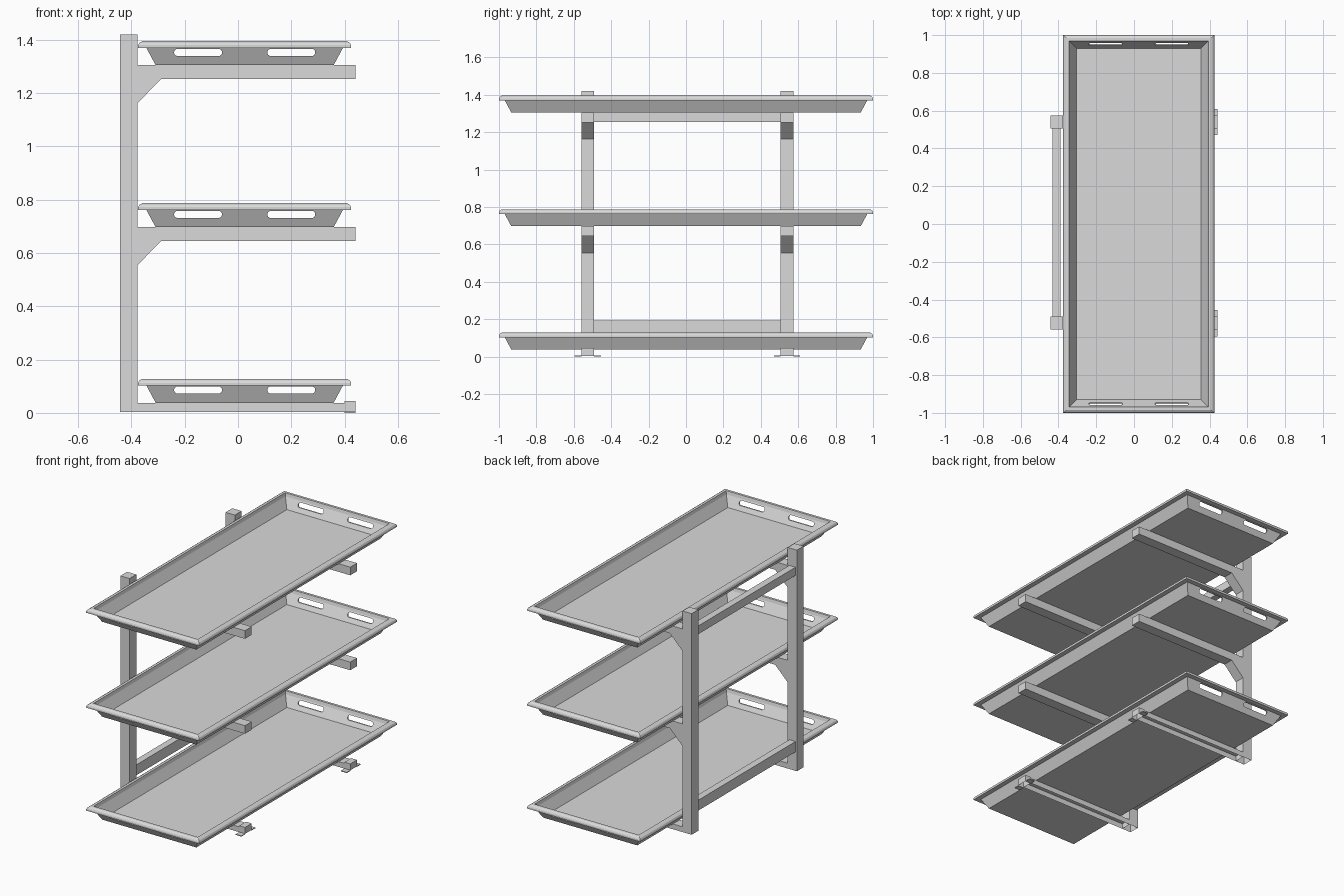
import bpy
import bmesh
from math import cos, sin, pi

cube = bpy.data.objects.get("Cube")
if cube:
    bpy.data.objects.remove(cube, do_unlink=True)

steel = bpy.data.materials.new("light_grey_steel")
steel.use_nodes = True
GREY = (0.7, 0.7, 0.7, 1)
steel.diffuse_color = GREY
for node in steel.node_tree.nodes:
    if node.type == "BSDF_PRINCIPLED":
        node.inputs["Base Color"].default_value = GREY


def finish(name, bm):
    bmesh.ops.recalc_face_normals(bm, faces=bm.faces)
    mesh = bpy.data.meshes.new(name)
    bm.to_mesh(mesh)
    bm.free()
    mesh.materials.append(steel)
    obj = bpy.data.objects.new(name, mesh)
    bpy.context.collection.objects.link(obj)
    return obj


def box(name, x, y, z, open_below=False):
    bm = bmesh.new()
    bmesh.ops.create_cube(bm, size=1)
    for v in bm.verts:
        v.co = [r[0] if c < 0 else r[1] for c, r in zip(v.co, (x, y, z))]
    bmesh.ops.recalc_face_normals(bm, faces=bm.faces)
    if open_below:
        bm.normal_update()
        bottom = [f for f in bm.faces if f.normal.z < -0.5]
        bmesh.ops.delete(bm, geom=bottom, context="FACES_ONLY")
    return finish(name, bm)


def prism(name, profile, y0, y1):
    """Extrude an x-z outline along y."""
    bm = bmesh.new()
    near = [bm.verts.new((x, y0, z)) for x, z in profile]
    far = [bm.verts.new((x, y1, z)) for x, z in profile]
    bm.faces.new(near)
    bm.faces.new(far[::-1])
    for i in range(len(near)):
        bm.faces.new((near[i], near[i - 1], far[i - 1], far[i]))
    return finish(name, bm)


# Tray: nested rectangular rings from the underside, round the lip, to the floor
TRAY_X = 0.025
HALF_W, HALF_L = 0.40, 1.0


def make_tray(name):
    # (inset from outer edge, height)
    section = [(0.066, 0), (0.031, 0.065), (0.0, 0.065), (0.0, 0.075),
               (0.004, 0.083), (0.015, 0.09), (0.031, 0.09),
               (0.036, 0.07), (0.07, 0.007)]
    bm = bmesh.new()
    rings = []
    for inset, z in section:
        w, l = HALF_W - inset, HALF_L - inset
        rings.append([bm.verts.new((TRAY_X + sx * w, sy * l, z))
                      for sx, sy in ((-1, -1), (1, -1), (1, 1), (-1, 1))])
    for a, b in zip(rings, rings[1:]):
        for i in range(4):
            j = (i + 1) % 4
            bm.faces.new((a[i], a[j], b[j], b[i]))
    bm.faces.new(rings[0])
    bm.faces.new(rings[-1])
    return finish(name, bm)


def slot_cutter(name, x, y, length, height):
    r = height / 2
    outline = []
    for side in (1, -1):
        for k in range(9):
            a = -pi / 2 + pi * k / 8
            outline.append((x + side * (length / 2 - r + r * cos(a)),
                            0.048 + side * r * sin(a)))
    return prism(name, outline, y - 0.045, y + 0.045)


tray = make_tray("top_tray")

# Hand slots through both end walls
for sy in (-1, 1):
    for x in (-0.15, 0.2):
        cutter = slot_cutter("slot_cutter", x, sy * 0.95, 0.18, 0.027)
        cutter.hide_render = True
        mod = tray.modifiers.new("hand_slot", "BOOLEAN")
        mod.operation = "DIFFERENCE"
        mod.solver = "EXACT"
        mod.object = cutter
        bpy.context.view_layer.objects.active = tray
        bpy.context.view_layer.update()
        bpy.ops.object.modifier_apply(modifier=mod.name)
        bpy.data.objects.remove(cutter, do_unlink=True)

tray.location.z = 1.305
for name, z in (("middle_tray", 0.697), ("bottom_tray", 0.038)):
    copy = bpy.data.objects.new(name, tray.data)
    copy.location.z = z
    bpy.context.collection.objects.link(copy)

# Two side frames: post, braced arms and a footed base arm
POST_L, POST_R, TIP = -0.442, -0.377, 0.441
for side, yc in (("front", -0.525), ("back", 0.54)):
    y0, y1 = yc - 0.034, yc + 0.034
    box(side + "_post", (POST_L, POST_R), (y0, y1), (0.004, 1.42), True)

    for level, top in (("top", 1.305), ("middle", 0.697)):
        low = top - 0.052
        prism(f"{side}_{level}_arm",
              [(POST_R, top), (TIP, top), (TIP, low), (-0.288, low),
               (POST_R, low - 0.09)], y0, y1)

    # Base arm and foot block are pressed channels, open underneath
    box(side + "_base_arm", (POST_R, 0.4), (y0, y1), (0.004, 0.038), True)
    box(side + "_foot_block", (0.4, TIP), (y0, y1), (0.004, 0.045), True)
    for edge, a, b in (("outer", yc - 0.07, y0), ("inner", y1, yc + 0.07)):
        box(f"{side}_foot_{edge}_flange", (0.4, TIP), (a, b), (0, 0.005))

# Cross rails joining the posts
for name, z in (("upper_cross_rail", (1.255, 1.308)),
                ("lower_cross_rail", (0.125, 0.192))):
    box(name, (-0.432, -0.388), (-0.491, 0.506), z)
